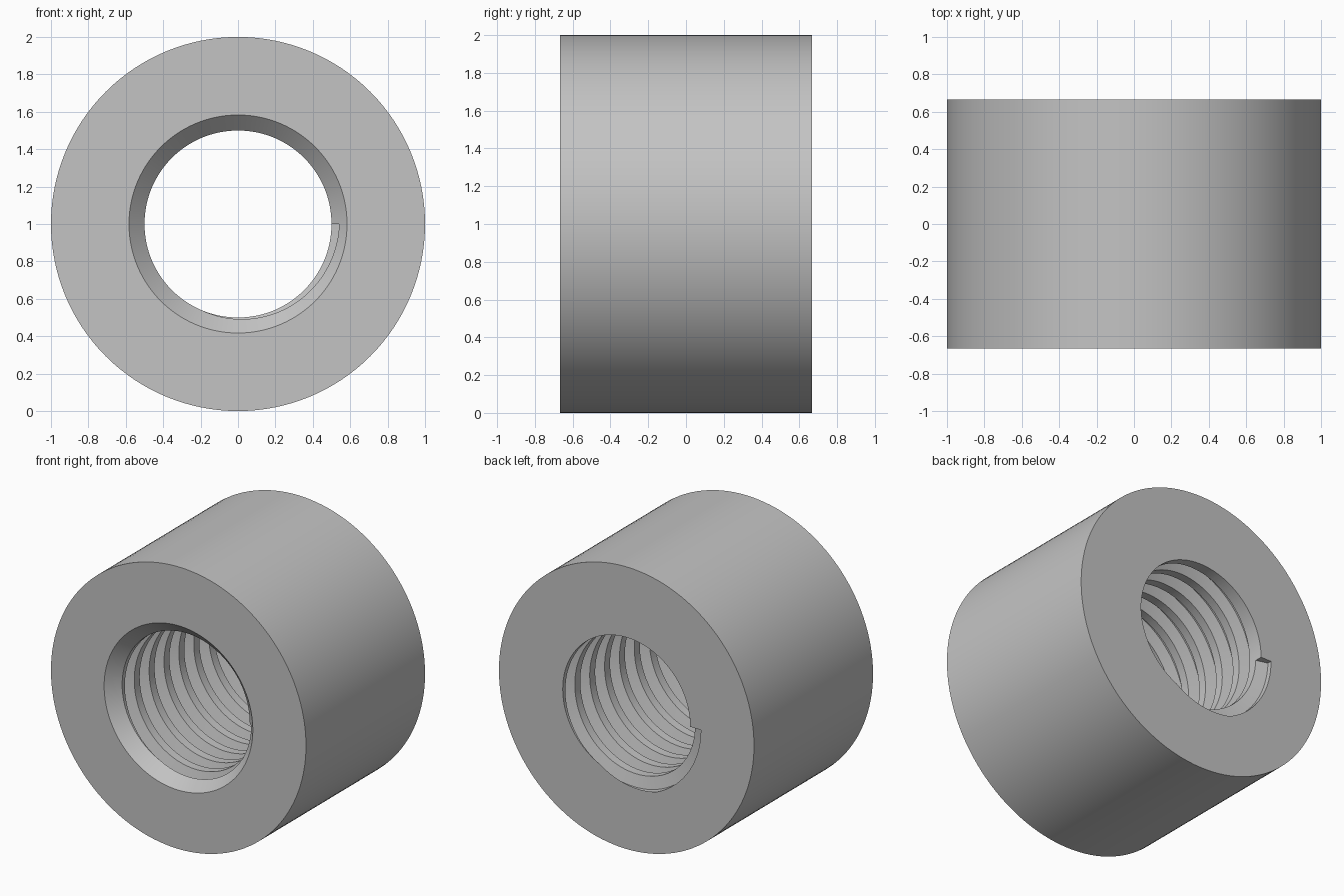
import bpy
import bmesh
from math import cos, sin, pi, tan, radians

cube = bpy.data.objects.get("Cube")
if cube:
    bpy.data.objects.remove(cube, do_unlink=True)

SEG = 128            # facets per full turn
HALF = 2 / 3         # half length along y
BORE = 0.5           # thread crest radius
ROOT = 0.583         # thread root radius
PITCH = 1 / 6
TURNS = 7.5
DEPTH = ROOT - BORE
SLOPE = tan(radians(15))


def sweep(name, rings, closed):
    """Skin a list of equal point rings; join the ends or cap them."""
    bm = bmesh.new()
    loops = [[bm.verts.new(p) for p in ring] for ring in rings]
    pairs = list(zip(loops, loops[1:]))
    if closed:
        pairs.append((loops[-1], loops[0]))
    else:
        bm.faces.new(loops[0])
        bm.faces.new(loops[-1])
    n = len(loops[0])
    for a, b in pairs:
        for i in range(n):
            j = (i + 1) % n
            bm.faces.new((a[i], a[j], b[j], b[i]))
    if not closed:
        bmesh.ops.triangulate(bm, faces=bm.faces[:])
    bmesh.ops.recalc_face_normals(bm, faces=bm.faces[:])
    mesh = bpy.data.meshes.new(name)
    bm.to_mesh(mesh)
    bm.free()
    obj = bpy.data.objects.new(name, mesh)
    bpy.context.collection.objects.link(obj)
    return obj


def ring_at(profile, angle, shift=0.0):
    """Place a (radius, y) profile at an angle around the y axis."""
    return [(r * cos(angle), y + shift, 1 + r * sin(angle)) for r, y in profile]


# Plain steel colour
steel = bpy.data.materials.new("grey_steel")
steel.use_nodes = True
colour = (0.55, 0.55, 0.55, 1)
steel.diffuse_color = colour
for node in steel.node_tree.nodes:
    if node.type == "BSDF_PRINCIPLED":
        node.inputs["Base Color"].default_value = colour

# Round nut body with a chamfer at the front of the bore
body_profile = [(1, -HALF), (1, HALF), (BORE, HALF),
                (BORE, -HALF + DEPTH), (ROOT, -HALF)]
nut = sweep("threaded_round_nut",
            [ring_at(body_profile, 2 * pi * i / SEG) for i in range(SEG)], True)
nut.data.materials.append(steel)

# Helical cutter with a trapezoidal section, starting at the back face
inner = BORE - 0.05
root_half = PITCH / 4 - DEPTH * SLOPE / 2
inner_half = root_half + (ROOT - inner) * SLOPE
groove = [(inner, -inner_half), (ROOT, -root_half),
          (ROOT, root_half), (inner, inner_half)]
coil = []
for i in range(int(TURNS * SEG) + 1):
    t = i / SEG
    coil.append(ring_at(groove, pi + 2 * pi * t, HALF - PITCH * t))
cutter = sweep("thread_cutter", coil, False)
cutter.data.materials.append(steel)
cutter.hide_render = True

# Cut the thread and drop the cutter
bpy.ops.object.select_all(action="DESELECT")
bpy.context.view_layer.objects.active = nut
nut.select_set(True)
cut = nut.modifiers.new("thread", "BOOLEAN")
cut.operation = "DIFFERENCE"
cut.solver = "EXACT"
cut.object = cutter
bpy.ops.object.modifier_apply(modifier=cut.name)
bpy.data.objects.remove(cutter, do_unlink=True)

# Smooth round walls, crisp edges
bpy.ops.object.shade_smooth_by_angle(angle=radians(30))
